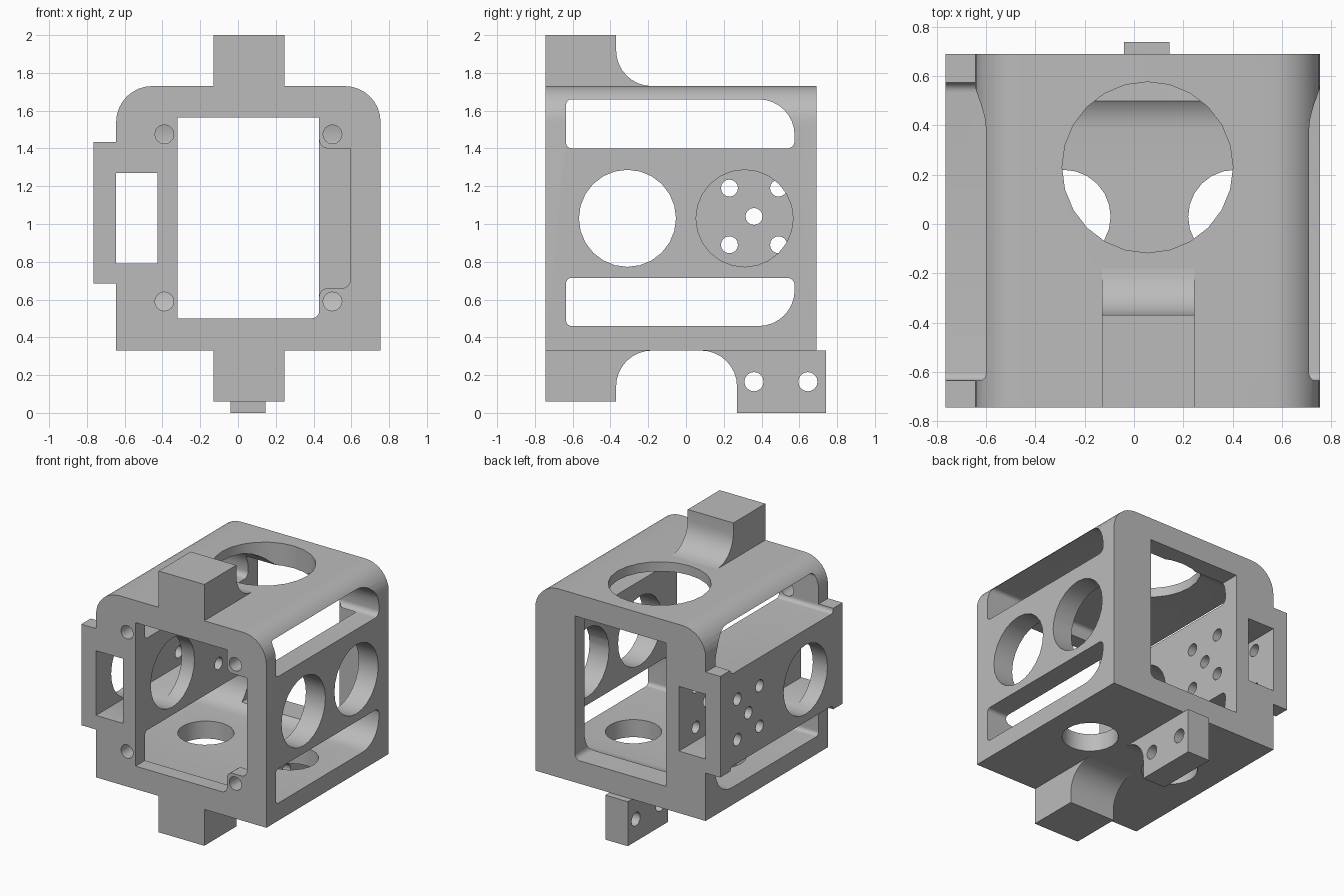
import bpy, bmesh, math
from mathutils import Vector

cube = bpy.data.objects.get("Cube")
if cube:
    bpy.data.objects.remove(cube)

grey = bpy.data.materials.new("plain grey")
grey.use_nodes = True
colour = (0.5, 0.5, 0.5, 1)
grey.diffuse_color = colour
grey.node_tree.nodes["Principled BSDF"].inputs["Base Color"].default_value = colour


def rounded(corners, steps=8):
    """Outline of right-angled corners (u, v, optional radius)."""
    out = []
    n = len(corners)
    for i, c in enumerate(corners):
        p = Vector(c[:2])
        r = c[2] if len(c) > 2 else 0
        if not r:
            pts = [p]
        else:
            e1 = (Vector(corners[i - 1][:2]) - p).normalized()
            e2 = (Vector(corners[(i + 1) % n][:2]) - p).normalized()
            centre = p + (e1 + e2) * r
            angles = [math.pi / 2 * k / steps for k in range(steps + 1)]
            pts = [centre - (e2 * math.cos(t) + e1 * math.sin(t)) * r for t in angles]
        for q in pts:
            if not out or (q - out[-1]).length > 1e-4:
                out.append(q)
    return out


def circle(u, v, r, sides=24):
    turn = 2 * math.pi / sides
    return [(u + r * math.cos(k * turn), v + r * math.sin(k * turn)) for k in range(sides)]


def rect(u0, u1, v0, v1):
    return [(u0, v0), (u1, v0), (u1, v1), (u0, v1)]


def prism(name, outline, axis, a, b):
    """Extrude an outline along an axis from a to b."""
    place = {"x": lambda u, v, w: (w, u, v),
             "y": lambda u, v, w: (u, w, v),
             "z": lambda u, v, w: (u, v, w)}[axis]
    bm = bmesh.new()
    low = [bm.verts.new(place(u, v, a)) for u, v in outline]
    high = [bm.verts.new(place(u, v, b)) for u, v in outline]
    bm.faces.new(low)
    bm.faces.new(high)
    for i in range(len(low)):
        bm.faces.new((low[i - 1], low[i], high[i], high[i - 1]))
    bmesh.ops.recalc_face_normals(bm, faces=bm.faces)
    mesh = bpy.data.meshes.new(name)
    bm.to_mesh(mesh)
    bm.free()
    mesh.materials.append(grey)
    obj = bpy.data.objects.new(name, mesh)
    bpy.context.scene.collection.objects.link(obj)
    return obj


def select(obj):
    bpy.ops.object.select_all(action="DESELECT")
    obj.select_set(True)
    bpy.context.view_layer.objects.active = obj


def cut(target, outline, axis, a, b):
    cutter = prism("cutter", outline, axis, a, b)
    cutter.hide_render = True
    mod = target.modifiers.new("cut", "BOOLEAN")
    mod.operation = "DIFFERENCE"
    mod.solver = "EXACT"
    mod.object = cutter
    select(target)
    bpy.ops.object.modifier_apply(modifier=mod.name)
    bpy.data.objects.remove(cutter)


# Housing with the raised side flange
FRONT, BACK, BASE, TOP = -0.745, 0.69, 0.33, 1.73
housing = prism("housing", rounded([
    (-0.645, BASE), (0.755, BASE), (0.755, TOP, 0.19), (-0.645, TOP, 0.19),
    (-0.645, 1.435), (-0.765, 1.435), (-0.765, 0.685), (-0.645, 0.685)]),
    "y", FRONT, BACK)

# Main cavity with corner bosses, then the rear window
cut(housing, rounded([
    (-0.32, 0.5), (0.43, 0.5, 0.04), (0.43, 0.66, 0.045), (0.595, 0.66, 0.045),
    (0.595, 1.4), (0.43, 1.4, 0.045), (0.43, 1.565), (-0.32, 1.565)], 4),
    "y", -1, 0.575)
cut(housing, rounded([(-0.32, 0.5), (0.43, 0.5, 0.04), (0.43, 1.565), (-0.32, 1.565)], 4),
    "y", 0.5, 1)

# Channel behind the flange
cut(housing, rect(-0.645, -0.425, 0.79, 1.27), "y", -1, 1)

# Long side slots, mirrored top to bottom
for outer, inner in ((1.66, 1.4), (0.46, 0.715)):
    cut(housing, rounded([(-0.635, inner, 0.03), (0.575, inner, 0.04),
                          (0.575, outer, 0.19), (-0.635, outer, 0.03)]), "x", -1, 1)

# Large round side openings
cut(housing, circle(-0.31, 1.03, 0.257), "x", -1, 1)
cut(housing, circle(0.31, 1.03, 0.257), "x", 0.5, 1)

# Five-hole mounting pattern through the flange side
for y, z in ((0.36, 1.04), (0.23, 1.19), (0.23, 0.89), (0.49, 1.19), (0.49, 0.89)):
    cut(housing, circle(y, z, 0.045, 16), "x", -1, -0.2)

# Top opening and the two floor openings
cut(housing, circle(0.055, 0.23, 0.347), "z", 1.5, 1.9)
for x in (-0.285, 0.41):
    cut(housing, circle(x, 0.03, 0.19), "z", 0.2, 0.55)

# Front screw holes
for x in (-0.39, 0.5):
    for z in (0.59, 1.475):
        cut(housing, circle(x, z, 0.05, 16), "y", -1, -0.6)

# Front lugs above and below, with a fillet into the housing
parts = [housing]
for name, root, tip in (("top_lug", TOP, 2.0), ("bottom_front_lug", BASE, 0.06)):
    parts.append(prism(name, rounded([(FRONT, root), (FRONT, tip), (-0.37, tip),
                                      (-0.37, root, 0.19), (-0.18, root)]),
                       "x", -0.13, 0.245))

# Narrow rear lug with two cross holes
rear_lug = prism("bottom_rear_lug", rounded([
    (0.08, BASE), (0.27, BASE, 0.19), (0.27, 0), (0.74, 0), (0.74, BASE)]),
    "x", -0.04, 0.145)
for y in (0.36, 0.645):
    cut(rear_lug, circle(y, 0.165, 0.051, 16), "x", -1, 1)
parts.append(rear_lug)

for part in parts:
    select(part)
    bpy.ops.object.shade_smooth_by_angle(angle=math.radians(30))
